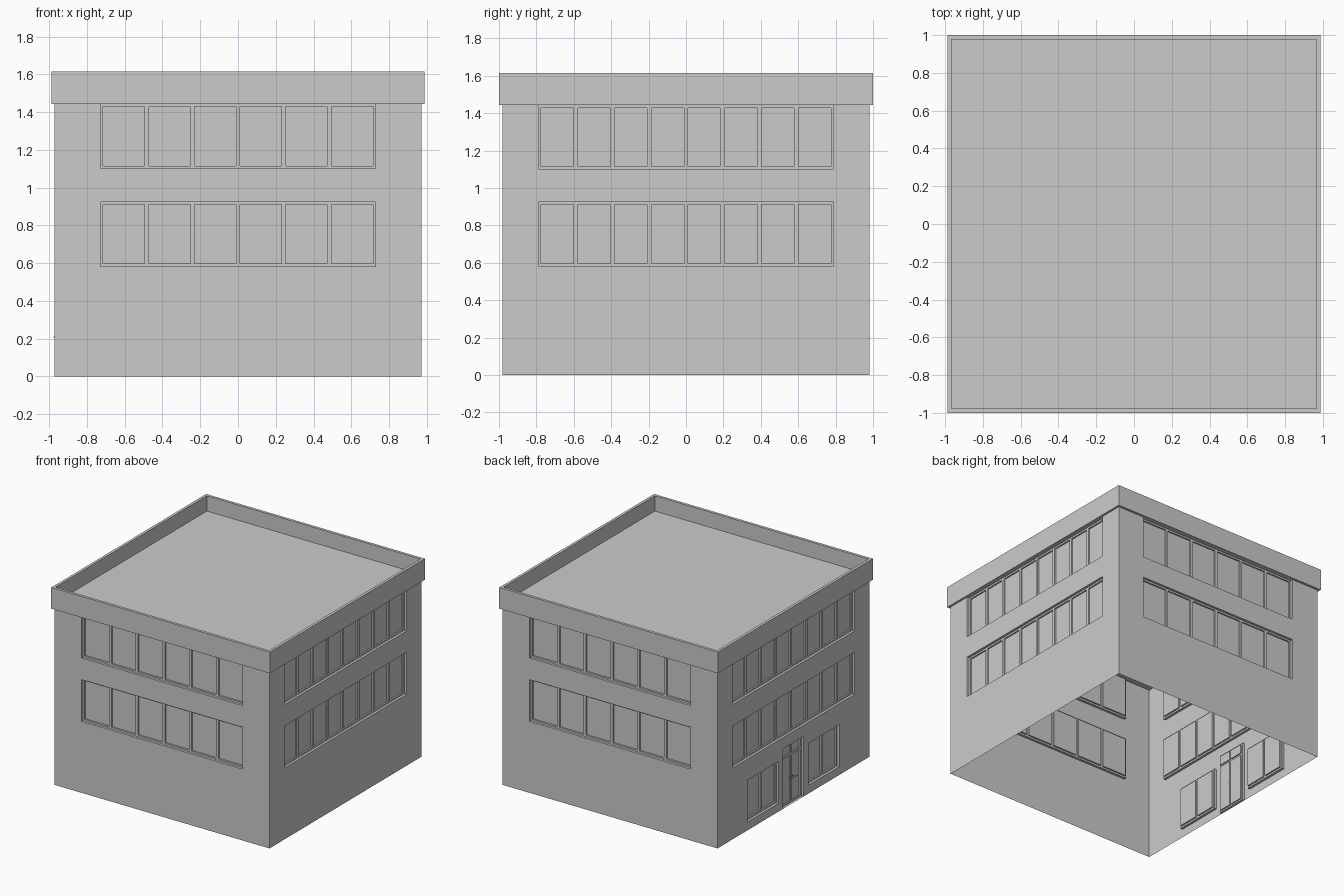
import bpy, bmesh
from mathutils import Vector

if "Cube" in bpy.data.objects:
    bpy.data.objects.remove(bpy.data.objects["Cube"])

HX, HY, TOP = 0.971, 0.98, 1.443      # wall half sizes and height
UP = Vector((0, 0, 1))


def finish(name, bm):
    bmesh.ops.remove_doubles(bm, verts=bm.verts, dist=1e-5)
    me = bpy.data.meshes.new(name)
    bm.to_mesh(me)
    bm.free()
    ob = bpy.data.objects.new(name, me)
    bpy.context.collection.objects.link(ob)
    return ob


def panel(name, n, dist, rect, holes, depth, recess, fill):
    """Flat sheet facing n with rectangular holes, their reveals, and optional recessed panes."""
    side = UP.cross(n)
    bm = bmesh.new()

    def quad(pts):
        bm.faces.new([bm.verts.new(side * u + UP * v + n * (dist - d)) for u, v, d in pts])

    def rect_face(u0, v0, u1, v1, d):
        quad([(u0, v0, d), (u1, v0, d), (u1, v1, d), (u0, v1, d)])

    us = sorted({round(r[i], 5) for r in holes + [rect] for i in (0, 2)})
    vs = sorted({round(r[i], 5) for r in holes + [rect] for i in (1, 3)})
    for u0, u1 in zip(us, us[1:]):
        for v0, v1 in zip(vs, vs[1:]):
            cu, cv = (u0 + u1) / 2, (v0 + v1) / 2
            if not any(h[0] < cu < h[2] and h[1] < cv < h[3] for h in holes):
                rect_face(u0, v0, u1, v1, depth)
    for u0, v0, u1, v1 in holes:
        ring = [(u0, v0), (u1, v0), (u1, v1), (u0, v1)]
        for a, b in zip(ring, ring[1:] + ring[:1]):
            quad([(*a, depth), (*b, depth), (*b, depth + recess), (*a, depth + recess)])
        if fill:
            rect_face(u0, v0, u1, v1, depth + recess)
    return finish(name, bm)


def panes(rect, count, edge=0.014, bar=0.022):
    u0, v0, u1, v1 = rect
    w = (u1 - u0 - 2 * edge - (count - 1) * bar) / count
    return [(u0 + edge + i * (w + bar), v0 + edge,
             u0 + edge + i * (w + bar) + w, v1 - edge) for i in range(count)]


def box(name, lo, hi):
    bm = bmesh.new()
    bmesh.ops.create_cube(bm, size=1)
    lo, hi = Vector(lo), Vector(hi)
    for v in bm.verts:
        v.co = Vector(((lo[i] + hi[i]) / 2 + v.co[i] * (hi[i] - lo[i]) for i in range(3)))
    return finish(name, bm)


# Walls with window bands on the two upper floors
FLOORS = [(0.583, 0.925), (1.101, TOP)]
sides = [("front", Vector((0, -1, 0)), HY, HX, 0.728, 6),
         ("back", Vector((0, 1, 0)), HY, HX, 0.728, 6),
         ("right", Vector((1, 0, 0)), HX, HY, 0.789, 8),
         ("left", Vector((-1, 0, 0)), HX, HY, 0.789, 8)]
for name, n, dist, half, win, count in sides:
    openings = [((-win, a, win, b), count) for a, b in FLOORS]
    holes = [o[0] for o in openings]
    door = (-0.132, 0, 0.132, 0.49)
    if name == "left":
        # Entrance side: two small windows and a double door
        openings += [((s - 0.2, 0.068, s + 0.2, 0.41), 2) for s in (-0.393, 0.393)]
        holes = [o[0] for o in openings] + [door]
        leaves = [(a, z0, b, z1) for a, b in ((-0.118, -0.006), (0.006, 0.118))
                  for z0, z1 in ((0.012, 0.385), (0.403, 0.476))]
        panel("entrance_door", n, dist, door, leaves, 0.02, 0.01, True)
    panel(name + "_wall", n, dist, (-half, 0, half, TOP), holes, 0, 0.02, False)
    for i, (rect, c) in enumerate(openings):
        panel(f"{name}_window_{i + 1}", n, dist, rect, panes(rect, c), 0.02, 0.012, True)

# Door handles: spindle plus lever on each leaf
for s in (-1, 1):
    y0, y1 = sorted((s * 0.016, s * 0.022))
    box("handle_spindle", (-0.976, y0, 0.206), (-0.94, y1, 0.212))
    y0, y1 = sorted((s * 0.016, s * 0.045))
    box("handle_lever", (-0.978, y0, 0.206), (-0.972, y1, 0.212))

# Roof slab with a sunken deck behind the parapet
roof = box("roof_parapet", (-0.988, -1, TOP), (0.988, 1, 1.616))
bm = bmesh.new()
bm.from_mesh(roof.data)
bm.faces.ensure_lookup_table()
top = max(bm.faces, key=lambda f: f.calc_center_median().z)
bmesh.ops.inset_region(bm, faces=[top], thickness=0.032)
deck = bmesh.ops.extrude_discrete_faces(bm, faces=[top])["faces"]
for v in deck[0].verts:
    v.co.z -= 0.125
bm.to_mesh(roof.data)
bm.free()
